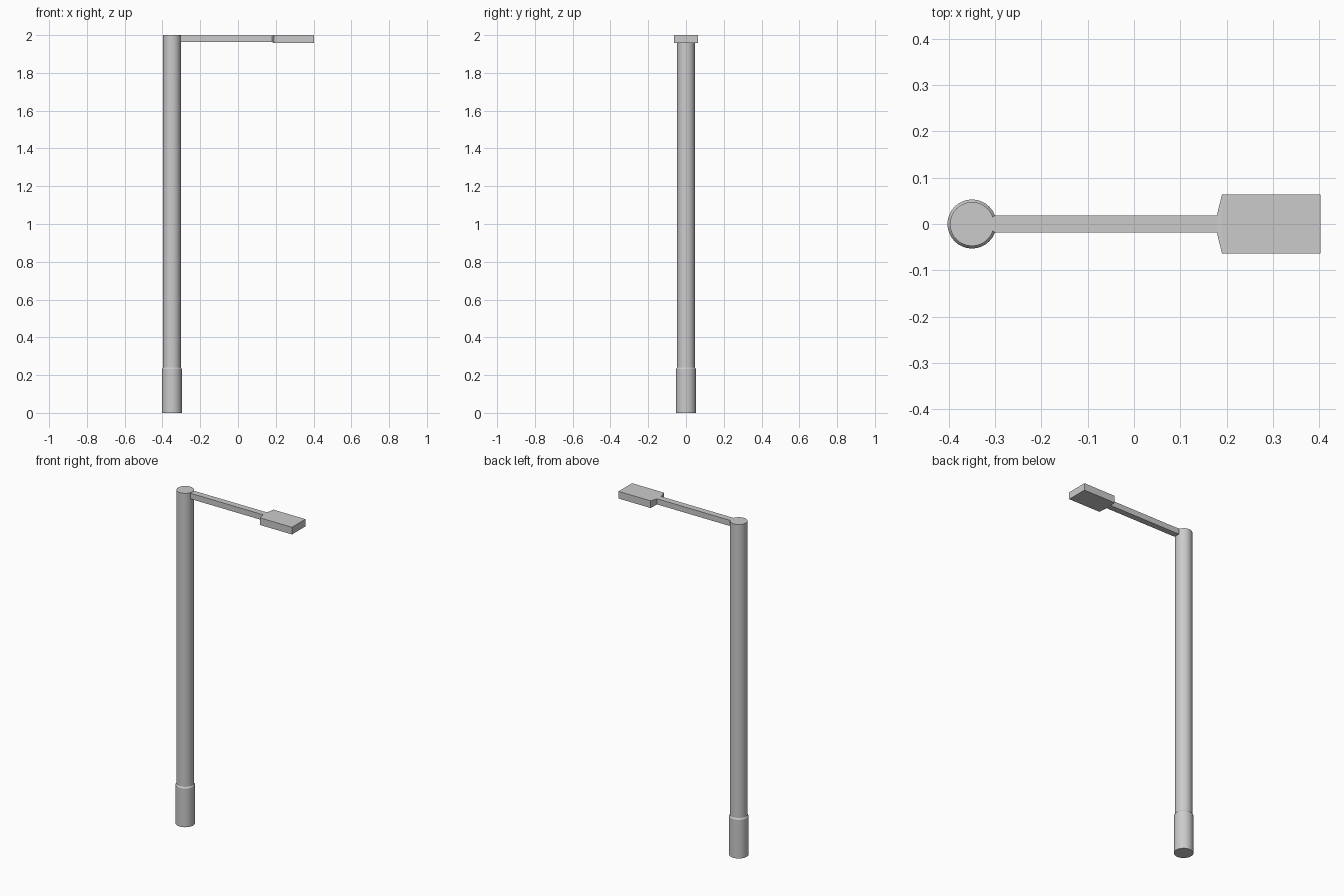
import bpy, bmesh, math

if "Cube" in bpy.data.objects:
    bpy.data.objects.remove(bpy.data.objects["Cube"])

POLE_X = -0.35


def finish(name, bm, smooth=False):
    bmesh.ops.recalc_face_normals(bm, faces=bm.faces[:])
    me = bpy.data.meshes.new(name)
    bm.to_mesh(me)
    bm.free()
    ob = bpy.data.objects.new(name, me)
    bpy.context.collection.objects.link(ob)
    if smooth:
        bpy.ops.object.select_all(action='DESELECT')
        ob.select_set(True)
        bpy.context.view_layer.objects.active = ob
        bpy.ops.object.shade_smooth_by_angle(angle=math.radians(30))
    return ob


def stacked_rings(name, rings, close=True, smooth=False):
    """Skin a list of equal-length point rings and cap both ends."""
    bm = bmesh.new()
    loops = [[bm.verts.new(p) for p in ring] for ring in rings]
    n = len(loops[0])
    for a, b in zip(loops, loops[1:]):
        for i in range(n):
            j = (i + 1) % n
            bm.faces.new((a[i], a[j], b[j], b[i]))
    bm.faces.new(loops[0][::-1])
    bm.faces.new(loops[-1])
    return finish(name, bm, smooth)


def circle(r, z, n=32):
    return [(POLE_X + r * math.cos(2 * math.pi * i / n),
             r * math.sin(2 * math.pi * i / n), z) for i in range(n)]


def rect(x, half_y, z0, z1):
    return [(x, -half_y, z0), (x, half_y, z0), (x, half_y, z1), (x, -half_y, z1)]


# Pole: wide base sleeve, small sloped shoulder, straight shaft
stacked_rings("pole", [circle(0.053, 0), circle(0.053, 0.232),
                       circle(0.0475, 0.24), circle(0.0475, 2.0)], smooth=True)

# Arm and lamp head: one box section that flares out into the head
stacked_rings("arm_and_lamp_head", [
    rect(-0.32, 0.013, 1.966, 1.998),
    rect(-0.308, 0.013, 1.966, 1.998),
    rect(-0.30, 0.0185, 1.964, 1.998),
    rect(0.179, 0.0185, 1.964, 1.998),
    rect(0.19, 0.064, 1.957, 2.0),
    rect(0.403, 0.064, 1.957, 2.0)])
